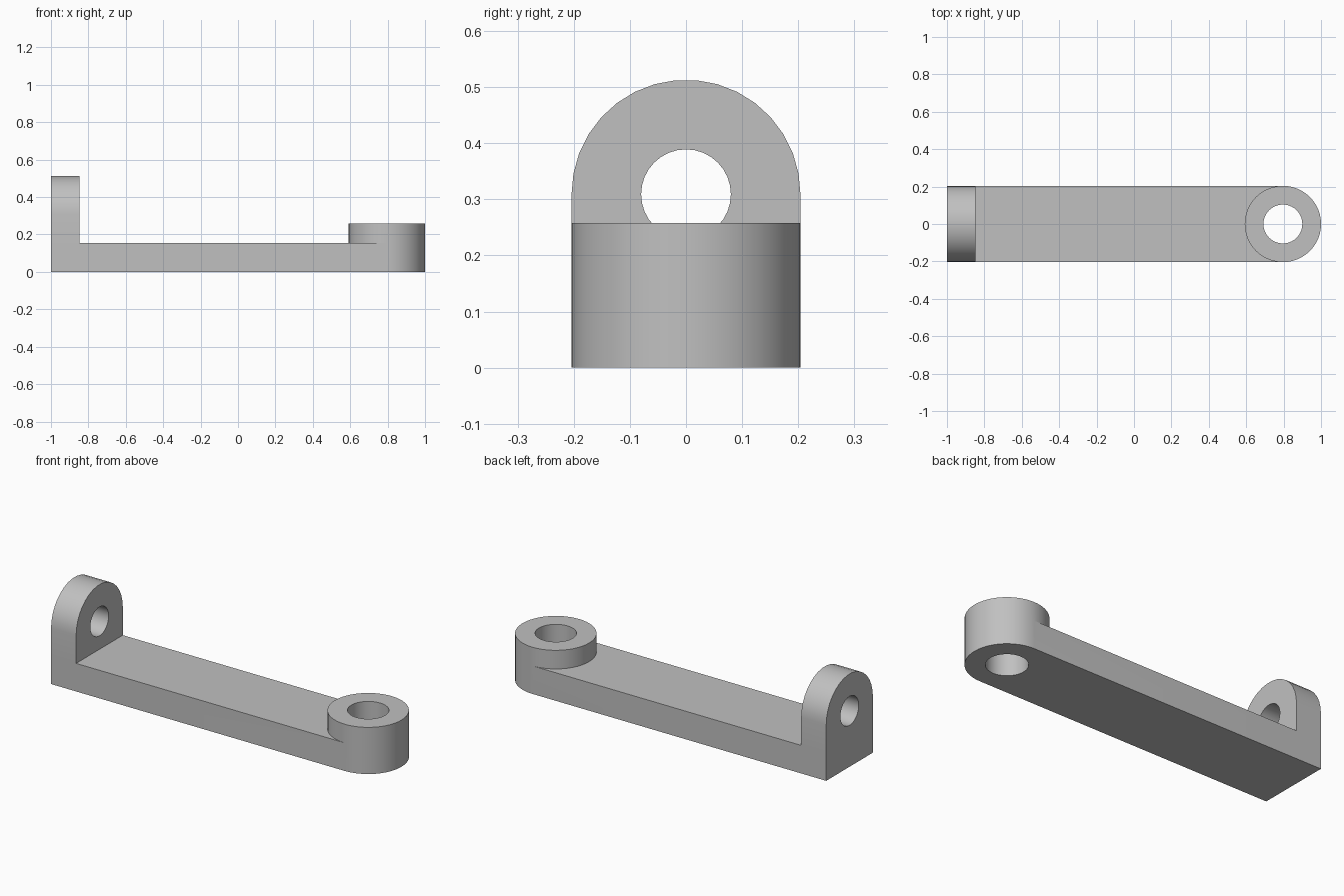
import bpy, bmesh
from math import sin, cos, pi, radians
from mathutils import Vector

if "Cube" in bpy.data.objects:
    bpy.data.objects.remove(bpy.data.objects["Cube"], do_unlink=True)

HALF = 0.204          # half width, also the outer radius of both ends
ARM_TOP = 0.155
BOSS_X, BOSS_TOP, BOSS_HOLE = 0.796, 0.258, 0.104
LUG_BACK, LUG_FRONT, LUG_Z, LUG_HOLE = -1.0, -0.847, 0.309, 0.08


def circle(cx, cy, r, n):
    return [(cx + r * cos(2 * pi * i / n), cy + r * sin(2 * pi * i / n)) for i in range(n)]


def prism(name, outline, place, low, high):
    """Extrude a 2D outline from low to high; place maps (u, v, depth) to 3D."""
    bm = bmesh.new()
    face = bm.faces.new([bm.verts.new(place(u, v, low)) for u, v in outline])
    top = bmesh.ops.extrude_face_region(bm, geom=[face])["geom"]
    offset = Vector(place(0, 0, high)) - Vector(place(0, 0, low))
    bmesh.ops.translate(bm, vec=offset, verts=[g for g in top if isinstance(g, bmesh.types.BMVert)])
    bmesh.ops.recalc_face_normals(bm, faces=bm.faces)
    mesh = bpy.data.meshes.new(name)
    bm.to_mesh(mesh)
    bm.free()
    obj = bpy.data.objects.new(name, mesh)
    bpy.context.collection.objects.link(obj)
    return obj


def along_z(u, v, d):
    return (u, v, d)


def along_x(u, v, d):
    return (d, u, v)


def combine(target, other, operation):
    mod = target.modifiers.new(operation.title(), "BOOLEAN")
    mod.operation, mod.solver, mod.object = operation, "EXACT", other
    bpy.context.view_layer.objects.active = target
    bpy.ops.object.modifier_apply(modifier=mod.name)
    bpy.data.objects.remove(other, do_unlink=True)


# Flat arm
bracket = prism("link_arm_bracket",
                [(LUG_BACK, -HALF), (BOSS_X, -HALF), (BOSS_X, HALF), (LUG_BACK, HALF)],
                along_z, 0, ARM_TOP)

# Upright lug with a rounded top
steps = 17
arch = [(HALF * cos(pi * i / steps), LUG_Z + HALF * sin(pi * i / steps)) for i in range(steps + 1)]
lug = prism("upright_lug", arch + [(-HALF, 0), (HALF, 0)], along_x, LUG_BACK, LUG_FRONT)

# Round boss at the other end
boss = prism("round_boss", circle(BOSS_X, 0, HALF, 48), along_z, 0, BOSS_TOP)

for part in (lug, boss):
    combine(bracket, part, "UNION")

# Through holes
boss_hole = prism("boss_hole_cutter", circle(BOSS_X, 0, BOSS_HOLE, 40), along_z, -0.1, 0.4)
lug_hole = prism("lug_hole_cutter", circle(0, LUG_Z, LUG_HOLE, 32), along_x, -1.1, -0.7)
for cutter in (boss_hole, lug_hole):
    cutter.hide_render = True
    combine(bracket, cutter, "DIFFERENCE")

# Single grey material
grey = bpy.data.materials.new("plain_grey")
grey.use_nodes = True
colour = (0.53, 0.53, 0.53, 1)
grey.diffuse_color = colour
grey.node_tree.nodes["Principled BSDF"].inputs["Base Color"].default_value = colour
bracket.data.materials.clear()
bracket.data.materials.append(grey)

# Smooth curved walls, crisp edges
bpy.ops.object.select_all(action="DESELECT")
bracket.select_set(True)
bpy.context.view_layer.objects.active = bracket
bpy.ops.object.shade_smooth_by_angle(angle=radians(30))
